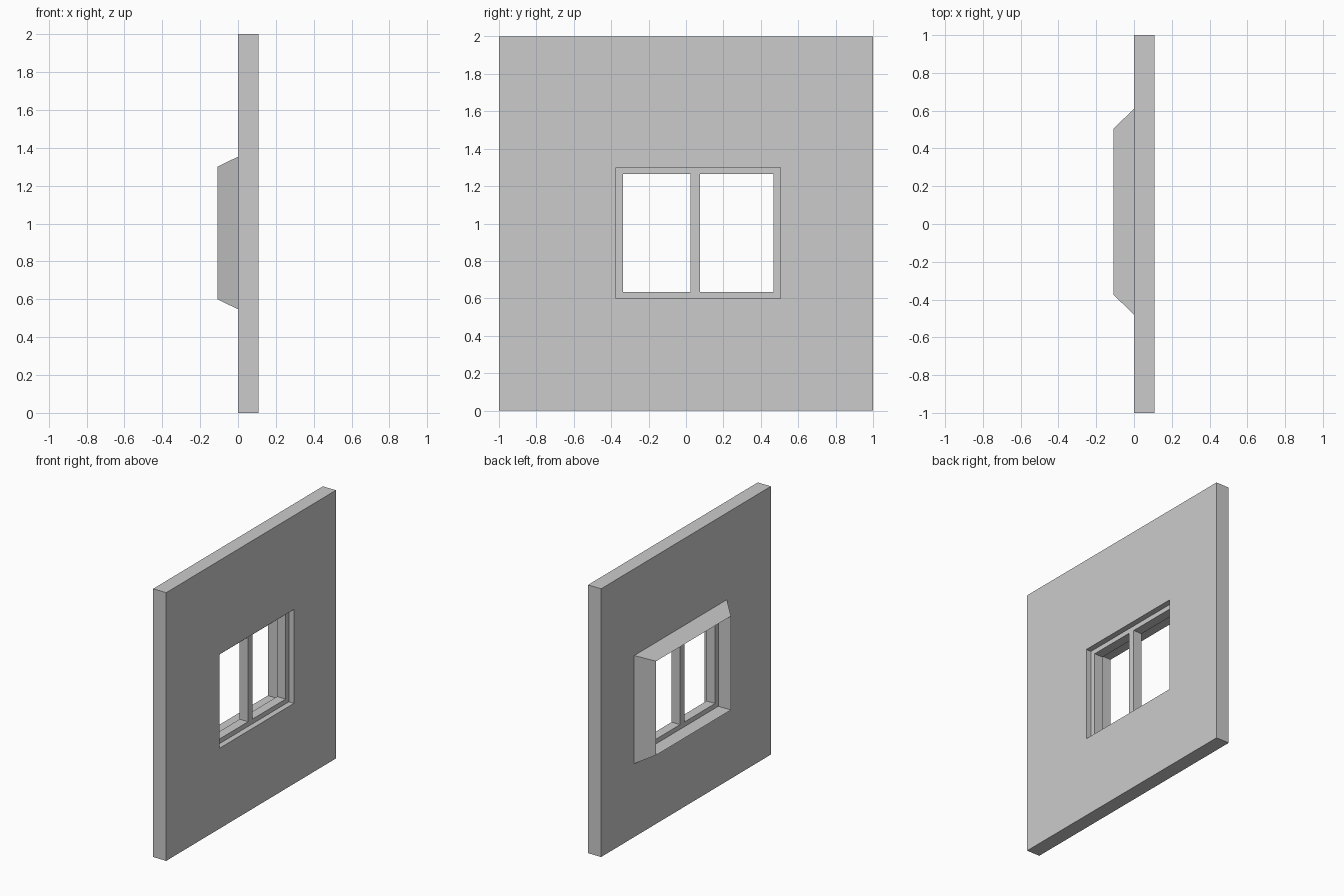
import bpy, bmesh

if "Cube" in bpy.data.objects:
    bpy.data.objects.remove(bpy.data.objects["Cube"])

WALL = (-1.0, 1.0, 0.0, 2.0)          # y0, y1, z0, z1
OPEN = (-0.375, 0.505, 0.60, 1.30)
X_FRONT, X_BACK = 0.108, -0.108
FRAME_X = (-0.004, 0.066)


def grow(rect, dy, dz):
    y0, y1, z0, z1 = rect
    return (y0 - dy, y1 + dy, z0 - dz, z1 + dz)


def rect_ring(name, sections):
    """Closed ring: each section is (x, rectangle), bridged in a cycle."""
    bm = bmesh.new()
    loops = []
    for x, (y0, y1, z0, z1) in sections:
        corners = ((y0, z0), (y1, z0), (y1, z1), (y0, z1))
        loops.append([bm.verts.new((x, y, z)) for y, z in corners])
    for i, a in enumerate(loops):
        b = loops[(i + 1) % len(loops)]
        for k in range(4):
            j = (k + 1) % 4
            bm.faces.new((a[k], a[j], b[j], b[k]))
    bmesh.ops.recalc_face_normals(bm, faces=bm.faces)
    mesh = bpy.data.meshes.new(name)
    bm.to_mesh(mesh)
    bm.free()
    ob = bpy.data.objects.new(name, mesh)
    bpy.context.collection.objects.link(ob)
    return ob


# wall panel with the window opening
rect_ring("wall", [(0, WALL), (X_FRONT, WALL), (X_FRONT, OPEN), (0, OPEN)])

# bevelled surround tapering to a sharp rim around the opening
rect_ring("window_surround",
          [(0, grow(OPEN, 0.105, 0.053)), (X_BACK, OPEN), (0, OPEN)])

# window frame set inside the opening
inner = grow(OPEN, -0.038, -0.035)
rect_ring("window_frame", [(FRAME_X[0], OPEN), (FRAME_X[1], OPEN),
                           (FRAME_X[1], inner), (FRAME_X[0], inner)])

# vertical mullion between the two panes
y0, y1, z0, z1 = 0.025, 0.075, inner[2], inner[3]
bpy.ops.mesh.primitive_cube_add(
    size=1, location=(sum(FRAME_X) / 2, (y0 + y1) / 2, (z0 + z1) / 2))
mullion = bpy.context.object
mullion.name = "mullion"
mullion.scale = (FRAME_X[1] - FRAME_X[0], y1 - y0, z1 - z0)
